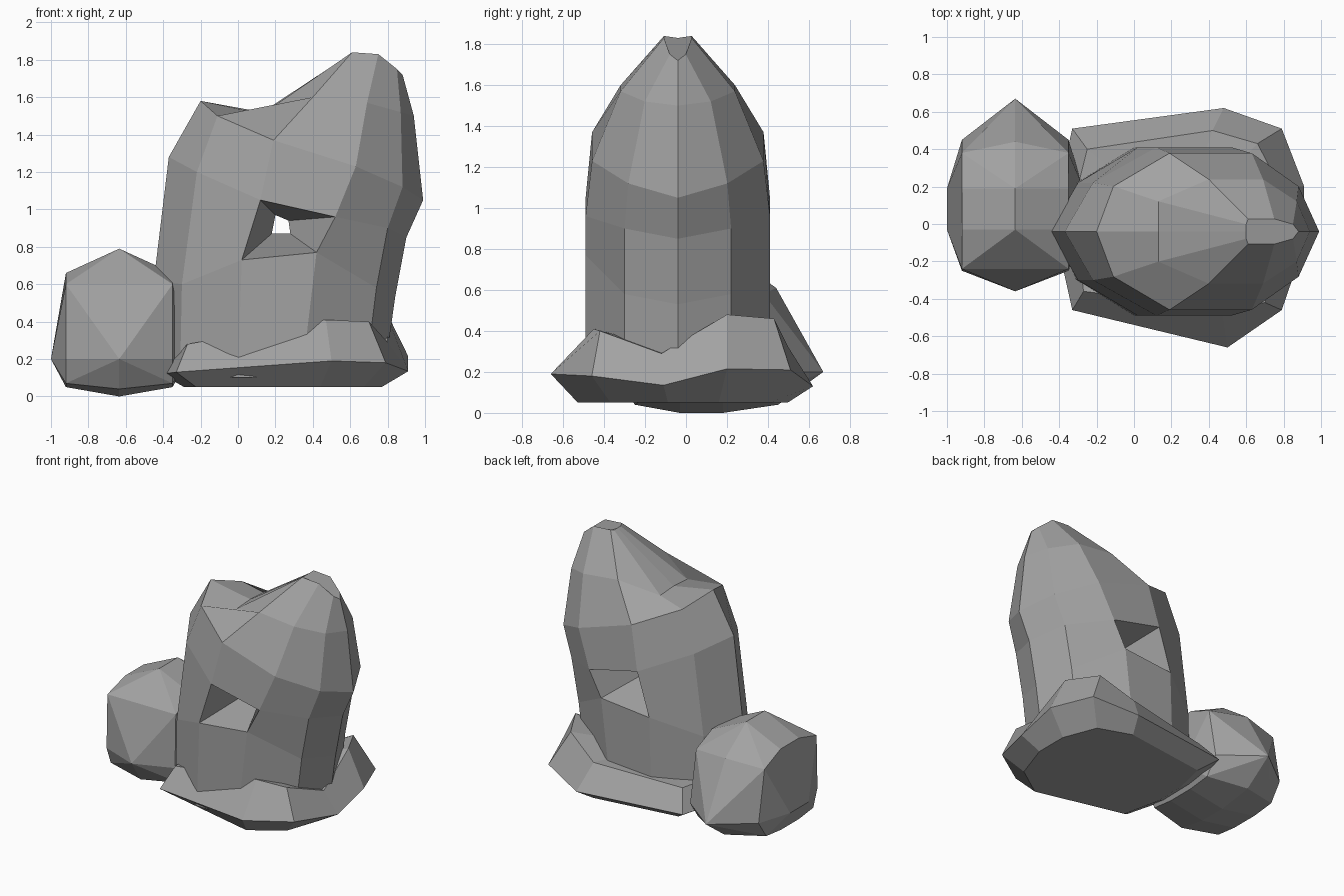
import bpy
import bmesh

cube = bpy.data.objects.get("Cube")
if cube:
    bpy.data.objects.remove(cube, do_unlink=True)

stone = bpy.data.materials.new("grey_stone")
stone.use_nodes = True
stone_color = (0.36, 0.36, 0.36, 1)
stone.diffuse_color = stone_color
stone.node_tree.nodes["Principled BSDF"].inputs["Base Color"].default_value = stone_color


def finish(bm, name):
    """Turn a bmesh into a flat-shaded stone object."""
    bmesh.ops.recalc_face_normals(bm, faces=bm.faces[:])
    mesh = bpy.data.meshes.new(name)
    bm.to_mesh(mesh)
    bm.free()
    mesh.materials.append(stone)
    obj = bpy.data.objects.new(name, mesh)
    bpy.context.collection.objects.link(obj)
    return obj


def bridge(bm, lower, upper, skip=()):
    """Join two closed rings with quads, leaving out the skipped columns."""
    count = len(lower)
    for i in range(count):
        if i not in skip:
            j = (i + 1) % count
            bm.faces.new((lower[i], lower[j], upper[j], upper[i]))


def add_ring(bm, points):
    return [bm.verts.new(p) for p in points]


# Standing rock: slanted rings, each half a ring mirrored front to back
MID_Y = -0.04
half_widths = [0, 0.26, 0.45, 0.45, 0.26, 0]
rows = [  # taper, then (x, z) from the left edge round to the right edge
    (1.0, [(-.42, .1), (-.31, .1), (0, .1), (.34, .1), (.68, .1), (.78, .1)]),
    (1.0, [(-.45, .62), (-.3, .6), (.02, .73), (.42, .77), (.74, .58), (.84, .53)]),
    (1.0, [(-.37, 1.28), (-.22, 1.2), (.12, 1.05), (.52, .96), (.8, .9), (.9, .85)]),
    (.93, [(-.2, 1.58), (-.11, 1.5), (.19, 1.37), (.63, 1.23), (.88, 1.12), (.99, 1.05)]),
    (.62, [(.13, 1.52), (.13, 1.51), (.4, 1.6), (.69, 1.57), (.87, 1.52), (.94, 1.5)]),
    (.15, [(.6, 1.83), (.6, 1.83), (.61, 1.84), (.75, 1.83), (.85, 1.75), (.88, 1.72)]),
]
bm = bmesh.new()
rings = []
for taper, row in rows:
    front = [(x, MID_Y - w * taper, z) for (x, z), w in zip(row, half_widths)]
    back = [(x, 2 * MID_Y - y, z) for x, y, z in front[-2:0:-1]]
    rings.append(add_ring(bm, front + back))
FRONT_HOLE, BACK_HOLE, HOLE_ROW = 2, 7, 1
for r in range(len(rings) - 1):
    bridge(bm, rings[r], rings[r + 1],
           skip=(FRONT_HOLE, BACK_HOLE) if r == HOLE_ROW else ())
bm.faces.new(rings[0])
bm.faces.new(rings[-1])

# Pinched tunnel through the standing rock
low, high = rings[HOLE_ROW], rings[HOLE_ROW + 1]
throat = add_ring(bm, [(x, MID_Y, z) for x, z in
                       ((.18, .87), (.28, .87), (.27, .94), (.2, .97))])
a, b = FRONT_HOLE, BACK_HOLE
bridge(bm, [low[a], low[a + 1], high[a + 1], high[a]], throat)
bridge(bm, throat, [low[b + 1], low[b], high[b], high[b + 1]])
finish(bm, "standing_rock")

# Base slab: flat underside, wide rim and an uneven upper edge
rim = [(-.41, -.1, .12), (-.33, -.46, .13), (.5, -.66, .19), (.79, -.46, .18),
       (.91, -.11, .135), (.91, .2, .215), (.79, .51, .21), (.48, .62, .13),
       (-.33, .51, .13), (-.4, .2, .12)]
upper_edge = [(-.3, -.1, .26), (-.27, -.36, .28), (.47, -.45, .41), (.7, -.42, .4),
              (.8, -.12, .29), (.78, .2, .48), (.66, .43, .46), (.42, .5, .32),
              (-.25, .4, .27), (-.3, .2, .27)]
CENTRE_X, INSET = 0.2, 0.8
underside = [(CENTRE_X + (x - CENTRE_X) * INSET, y * INSET, .05) for x, y, z in rim]
bm = bmesh.new()
slab_rings = [add_ring(bm, points) for points in (underside, rim, upper_edge)]
bridge(bm, slab_rings[0], slab_rings[1])
bridge(bm, slab_rings[1], slab_rings[2])
bm.faces.new(slab_rings[0])
peak = bm.verts.new((.25, 0, .3))
for i, vert in enumerate(slab_rings[2]):
    bm.faces.new((vert, slab_rings[2][(i + 1) % len(rim)], peak))
finish(bm, "base_slab")

# Small boulder: hull of a middle profile and mirrored side profiles in (y, z)
BOULDER_X = -0.635
profiles = {
    0: [(-.36, .2), (-.2, .645), (-.03, .79), (.19, .79), (.44, .61), (.67, .2),
        (.45, .04), (.18, 0), (-.03, 0), (-.25, .04)],
    .285: [(-.25, .2), (-.24, .6), (-.03, .66), (.19, .66), (.38, .58), (.45, .2),
           (.36, .07), (.18, .05), (-.03, .05), (-.2, .07)],
    .365: [(-.03, .2), (.19, .2)],
}
bm = bmesh.new()
for offset, profile in profiles.items():
    for side in {-1, 1} if offset else {1}:
        add_ring(bm, [(BOULDER_X + side * offset, y, z) for y, z in profile])
hull = bmesh.ops.convex_hull(bm, input=bm.verts[:])
loose = {g for g in hull["geom_interior"] if isinstance(g, bmesh.types.BMVert)}
bmesh.ops.delete(bm, geom=list(loose), context="VERTS")
bmesh.ops.dissolve_limit(bm, angle_limit=0.12, verts=bm.verts[:], edges=bm.edges[:])
finish(bm, "small_boulder")
